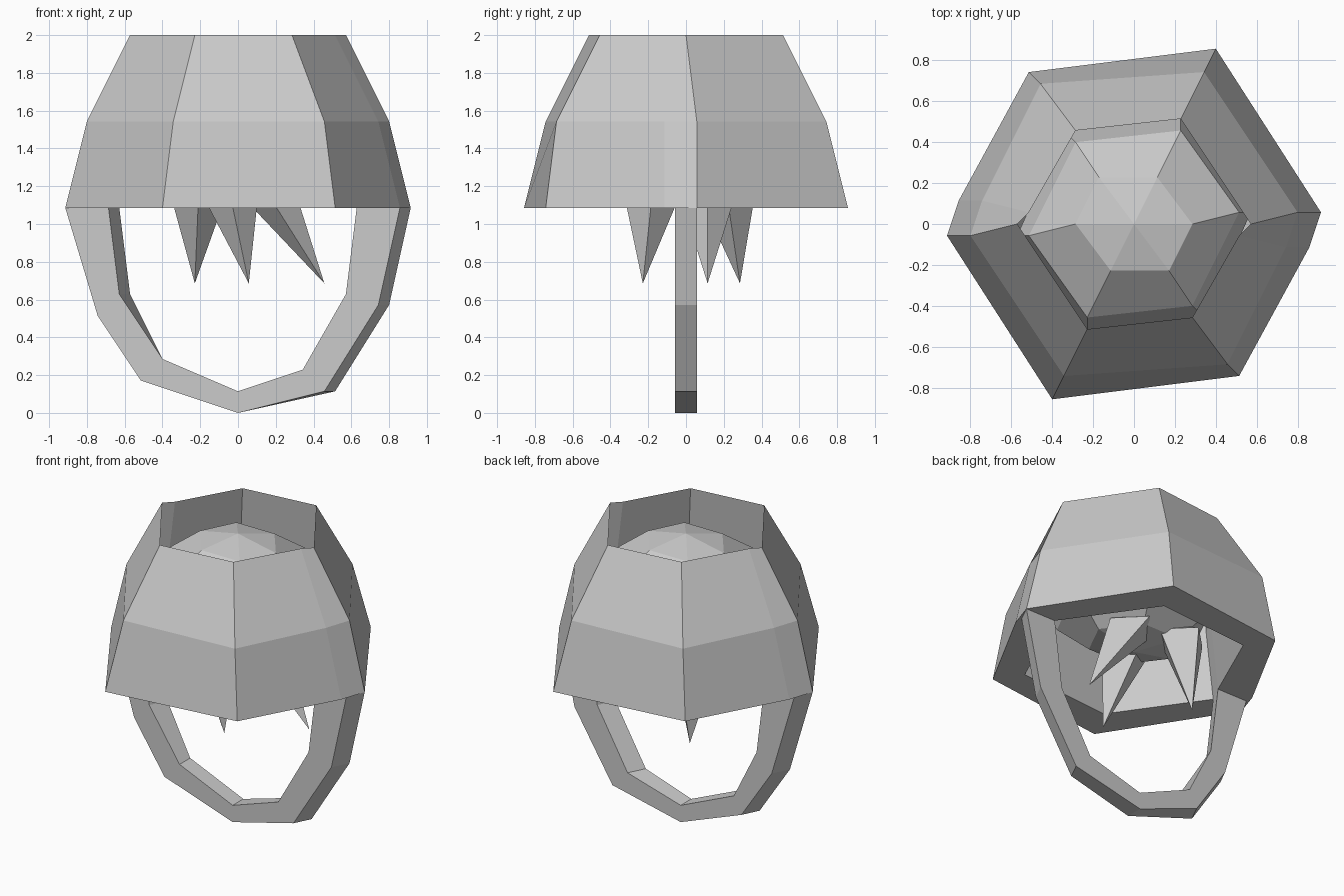
import bpy
import bmesh
from mathutils import Vector

cube = bpy.data.objects.get("Cube")
if cube:
    bpy.data.objects.remove(cube, do_unlink=True)

UNIT = 2 / 35  # the whole model sits on a whole-number grid of this step


def make_material(name, value):
    material = bpy.data.materials.new(name)
    material.use_nodes = True
    colour = (value, value, value, 1)
    material.diffuse_color = colour
    material.node_tree.nodes["Principled BSDF"].inputs["Base Color"].default_value = colour
    return material


grey = make_material("plain grey", 0.6)


def half_turn_ring(z, half):
    """Complete a ring from half of its corners by turning them about z."""
    return [(x, y, z) for x, y in half] + [(-x, -y, z) for x, y in half]


def loft(name, rings, closed=False, tips=None):
    """Skin rings of equal length; close the loop, or end in tips or flat caps."""
    bm = bmesh.new()
    loops = [[bm.verts.new(Vector(p) * UNIT) for p in ring] for ring in rings]
    pairs = list(zip(loops, loops[1:]))
    if closed:
        pairs.append((loops[-1], loops[0]))
    for low, high in pairs:
        for i in range(len(low)):
            j = (i + 1) % len(low)
            bm.faces.new((low[i], low[j], high[j], high[i]))
    if not closed:
        ends = (loops[0], loops[-1])
        for loop, tip in zip(ends, tips or (None, None)):
            if tip is None:
                bm.faces.new(loop)
                continue
            point = bm.verts.new(Vector(tip) * UNIT)
            for i in range(len(loop)):
                bm.faces.new((loop[i], loop[(i + 1) % len(loop)], point))
    bmesh.ops.recalc_face_normals(bm, faces=bm.faces)
    mesh = bpy.data.meshes.new(name)
    bm.to_mesh(mesh)
    bm.free()
    mesh.materials.append(grey)
    obj = bpy.data.objects.new(name, mesh)
    bpy.context.collection.objects.link(obj)
    return obj


# Hollow six-sided shell, from the outer bottom edge over the rim and inside
loft("outer_shell", [
    half_turn_ring(19, [(16, 1), (7, 15), (-9, 13), (-15, 2)]),
    half_turn_ring(27, [(14, 1), (6, 13), (-8, 12), (-13, 2)]),
    half_turn_ring(35, [(10, 0), (4, 9), (-5, 8), (-9, 1)]),
    half_turn_ring(27, [(11, 1), (5, 10), (-6, 9), (-10, 1)]),
    half_turn_ring(19, [(12, 1), (5, 11), (-7, 10), (-11, 1)]),
], closed=True)

# Faceted ball inside the shell
small = [(5, 0), (2, 4), (-3, 4)]
middle = [(9, 1), (4, 8), (-5, 7)]
wide = [(10, 1), (4, 9), (-6, 8)]
loft("inner_ball", [
    half_turn_ring(z, half)
    for z, half in ((21, small), (24, middle), (27, wide), (30, middle), (33, small))
], tips=[(0, 0, 20), (0, 0, 34)])

# Hanging spikes: tip position, then root centre
for name, tip, root in (
    ("back_spike", (-4, 5), (-3.6, 3.6)),
    ("front_spike", (1, -4), (-1, -3)),
    ("side_spike", (8, 2), (2, 2)),
):
    x, y = root
    base = [(x + 3, y, 21.5), (x, y + 3, 21.5), (x - 3, y, 21.5), (x, y - 3, 21.5)]
    loft(name, [base], tips=[(x, y, 23), (*tip, 12)])

# Hanging loop: outer x front, outer x back, outer z, inner x front, back, z
sections = [
    (-16, -15, 19, -12, -11, 19),
    (-13, -12, 9, -11, -10, 11),
    (-9, -8, 3, -7, -7, 5),
    (0, 0, 0, 0, 0, 2),
    (8, 9, 2, 6, 7, 4),
    (13, 14, 10, 10, 11, 11),
    (15, 16, 19, 11, 12, 19),
]
loft("hanging_loop", [
    [(of, -1, oz), (ob, 1, oz), (ib, 1, iz), (inf, -1, iz)]
    for of, ob, oz, inf, ib, iz in sections
])
